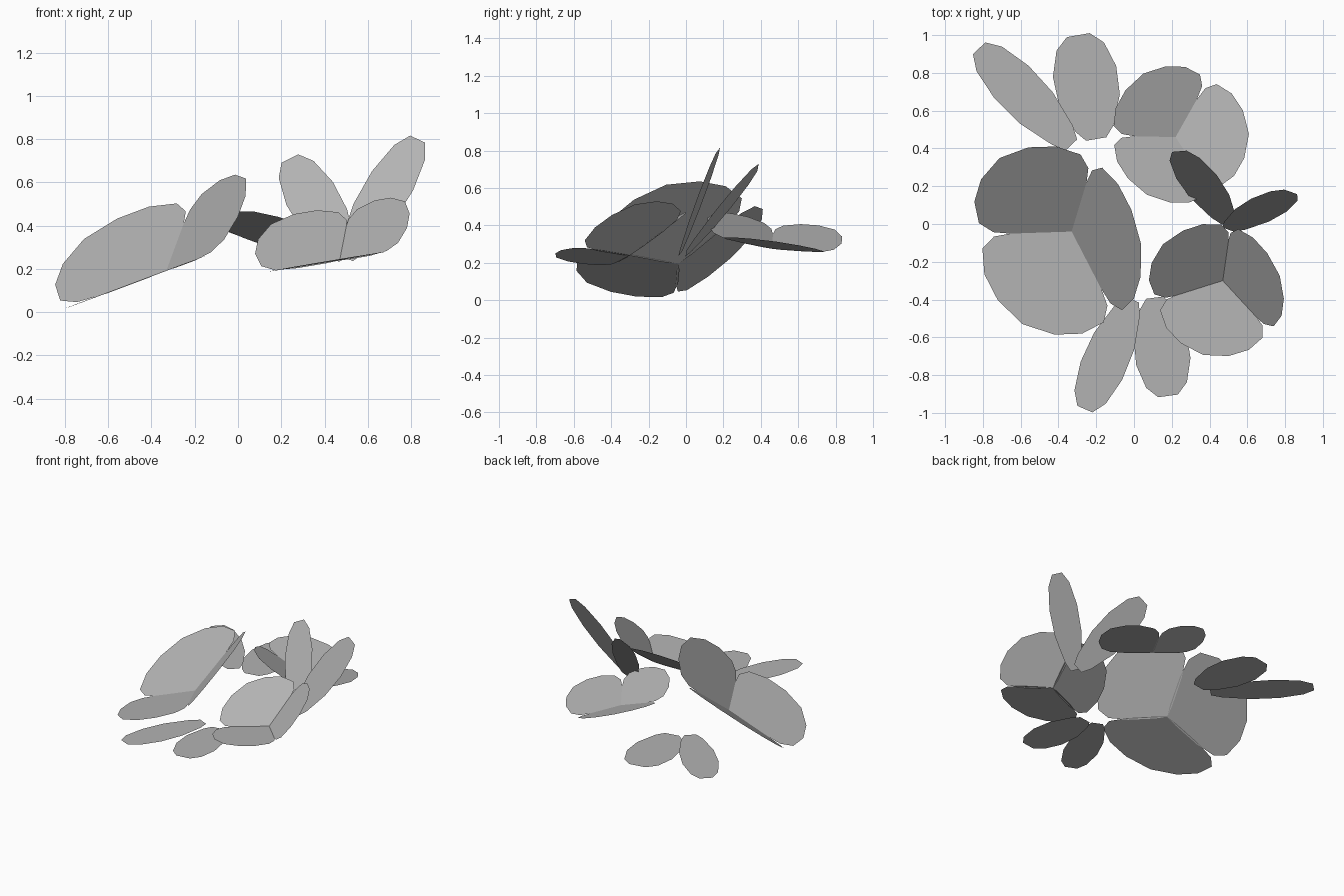
import bpy, bmesh
from math import radians, cos, sin
from mathutils import Vector, Matrix

if "Cube" in bpy.data.objects:
    bpy.data.objects.remove(bpy.data.objects["Cube"])

# half outlines: petal (out from centre, sideways), leaf (fraction of length, fraction of half width)
PETAL = [(0.04, 0.08), (0.145, 0.25), (0.235, 0.36), (0.32, 0.385),
         (0.43, 0.31), (0.51, 0.18), (0.55, 0.0)]
LEAF = [(0, 0.32), (0.1, 0.6), (0.38, 0.96), (0.65, 1.0), (0.89, 0.75), (1.0, 0.36)]

GREY = bpy.data.materials.new("grey")
GREY.diffuse_color = (0.45, 0.45, 0.45, 1)
GREY.use_nodes = True
GREY.node_tree.nodes["Principled BSDF"].inputs["Base Color"].default_value = GREY.diffuse_color


def new_object(name, bm):
    mesh = bpy.data.meshes.new(name)
    bm.to_mesh(mesh)
    bm.free()
    mesh.materials.append(GREY)
    ob = bpy.data.objects.new(name, mesh)
    bpy.context.collection.objects.link(ob)
    return ob


# Flower: three flat cupped petals spaced evenly round a tilted axis
def flower(name, centre, axis, ref, cup, scale):
    axis = Vector(axis).normalized()
    ref = Vector(ref)
    ref = (ref - axis * ref.dot(axis)).normalized()
    centre = Vector(centre)
    cup = radians(cup)
    bm = bmesh.new()
    outline = [(0, 0)] + [(u, -v) for u, v in PETAL] + PETAL[-2::-1]
    for i in range(3):
        radial = Matrix.Rotation(radians(120 * i), 3, axis) @ ref
        out = radial * cos(cup) + axis * sin(cup)
        side = axis.cross(radial)
        bm.faces.new([bm.verts.new(centre + (out * u + side * v) * scale)
                      for u, v in outline])
    new_object(name, bm)


# Leaf: one flat blade from base to tip
def leaf(name, base, tip, width, across=(0, 0, 0)):
    base, tip = Vector(base), Vector(tip)
    d = tip - base
    w = Vector(across) if any(across) else d.cross(Vector((0, 0, 1)))
    w = (w - d * (w.dot(d) / d.length_squared)).normalized()
    bm = bmesh.new()
    pts = LEAF + [(t, -h) for t, h in LEAF[::-1]]
    face = bm.faces.new([bm.verts.new(base + d * t + w * h * width / 2) for t, h in pts])
    face.normal_update()
    if face.normal.z < 0:
        face.normal_flip()
    new_object(name, bm)


flower("large_flower", (-0.33, -0.04, 0.195), (-0.485, -0.295, 0.82), (0.86, -0.02, 0.5), 19.5, 1.025)
flower("back_flower", (0.22, 0.46, 0.275), (0.19, 0.14, 0.97), (1, 0.0, -0.2), 17, 0.71)
flower("front_flower", (0.47, -0.30, 0.24), (-0.25, -0.365, 0.897), (0.91, 0.225, 0.35), 23, 0.74)

# Flat leaf pairs at the back and front
leaf("back_leaf_long", (-0.33, 0.42, 0.183), (-0.82, 0.93, 0.183), 0.25)
leaf("back_leaf_short", (-0.2, 0.45, 0.163), (-0.295, 1.0, 0.163), 0.34)
leaf("front_leaf_long", (-0.01, -0.40, 0.183), (-0.26, -0.98, 0.183), 0.24)
leaf("front_leaf_short", (0.11, -0.39, 0.163), (0.18, -0.91, 0.163), 0.29)

# Upright leaf pair on the right
leaf("upright_leaf_left", (0.5, 0.0, 0.25), (0.24, 0.385, 0.71), 0.24, (0.85, 0.07, 0.42))
leaf("upright_leaf_right", (0.5, -0.03, 0.25), (0.83, 0.17, 0.80), 0.22, (0.85, -0.3, -0.4))
